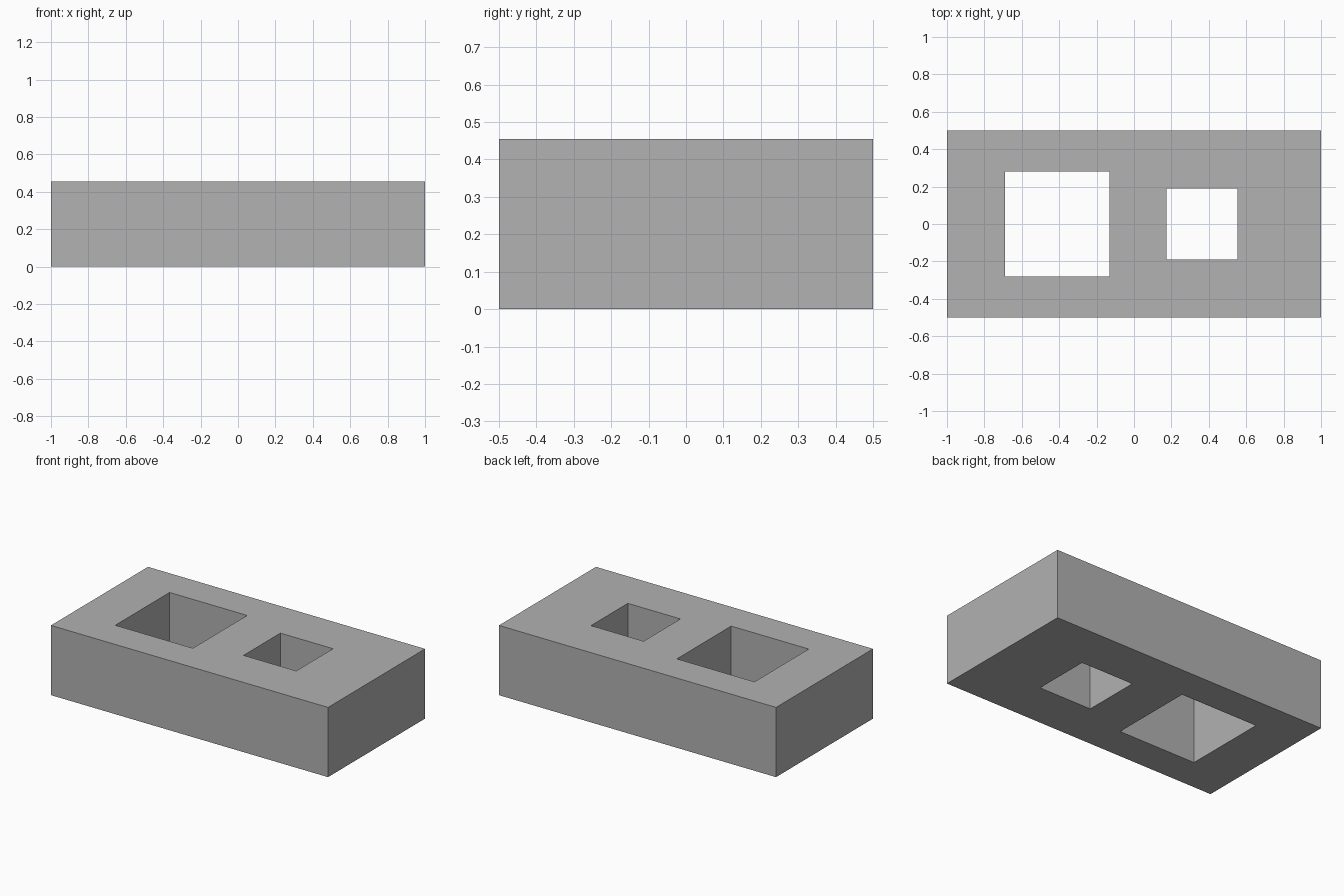
import bpy

LENGTH, WIDTH, HEIGHT = 2.0, 1.0, 0.455

default_cube = bpy.data.objects.get("Cube")
if default_cube:
    bpy.data.objects.remove(default_cube, do_unlink=True)

# Single grey material
grey = bpy.data.materials.new("plain grey")
grey.use_nodes = True
colour = (0.445, 0.445, 0.445, 1)
grey.diffuse_color = colour
for node in grey.node_tree.nodes:
    if node.type == 'BSDF_PRINCIPLED':
        node.inputs["Base Color"].default_value = colour


def box(name, x, size):
    """Box centred on the block's mid height."""
    bpy.ops.mesh.primitive_cube_add(size=1, location=(x, 0, HEIGHT / 2))
    obj = bpy.context.object
    obj.name = name
    obj.scale = size
    bpy.ops.object.transform_apply(location=False, rotation=False, scale=True)
    obj.data.materials.append(grey)
    return obj


# Solid block
block = box("block", 0, (LENGTH, WIDTH, HEIGHT))

# Two square holes right through the block
for name, x, side in (("large_hole", -0.41, 0.56), ("small_hole", 0.363, 0.38)):
    cutter = box(name + "_cutter", x, (side, side, HEIGHT * 2))
    cutter.hide_render = True
    cutter.display_type = 'WIRE'
    cut = block.modifiers.new(name, 'BOOLEAN')
    cut.operation = 'DIFFERENCE'
    cut.solver = 'EXACT'
    cut.object = cutter
    cutter.hide_set(True)
